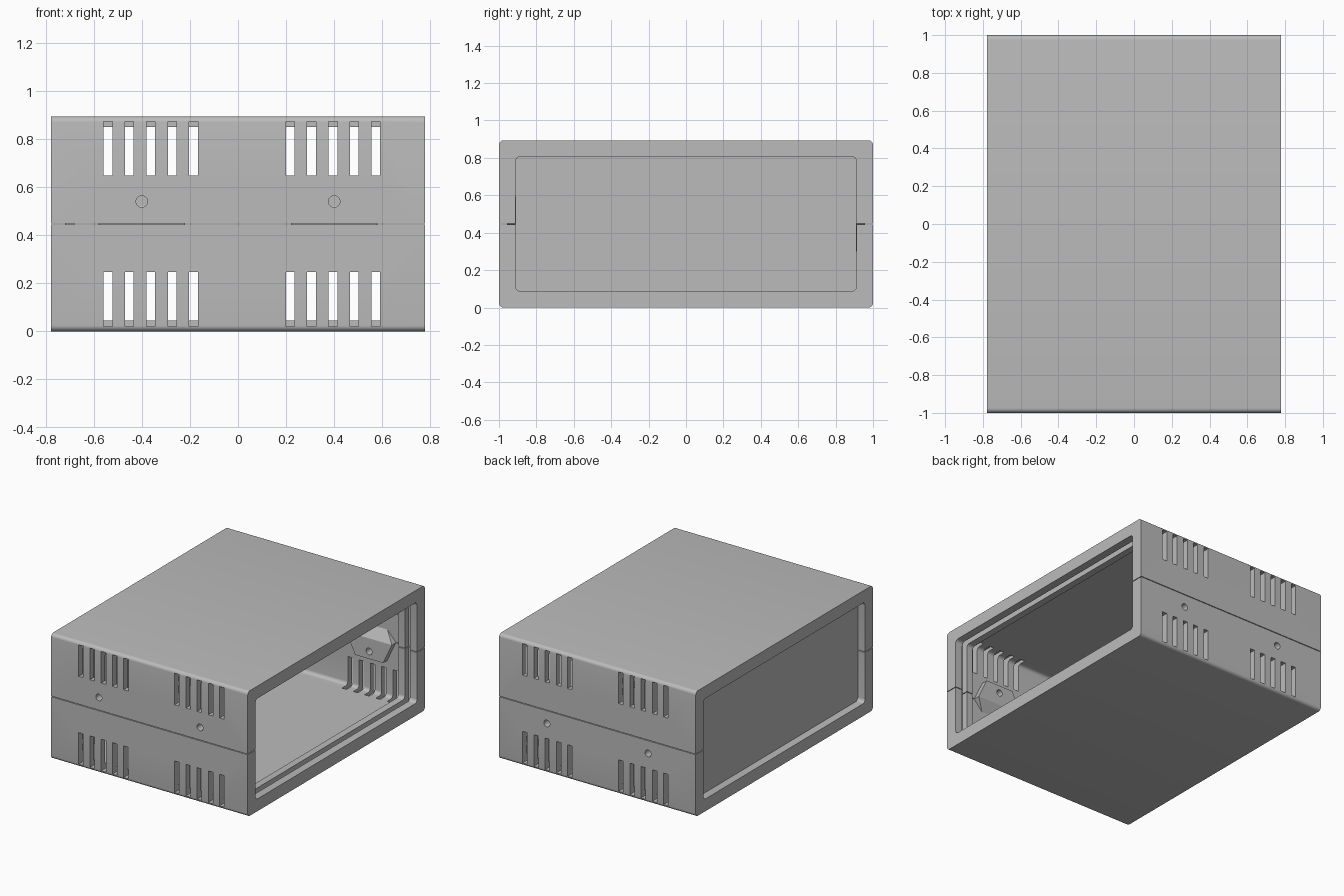
import bpy, bmesh, math
from mathutils import Vector, Matrix

cube = bpy.data.objects.get("Cube")
if cube:
    bpy.data.objects.remove(cube, do_unlink=True)

MID = 0.447          # height of the seam
LEN = 0.777          # half length along x
GAP = 0.0025         # half seam gap
WALL, LIP = 0.045, 0.088

grey = bpy.data.materials.new("plastic grey")
grey.use_nodes = True
grey.diffuse_color = (0.5, 0.5, 0.5, 1)
grey.node_tree.nodes["Principled BSDF"].inputs["Base Color"].default_value = grey.diffuse_color


def finish(name, bm):
    bmesh.ops.recalc_face_normals(bm, faces=bm.faces[:])
    mesh = bpy.data.meshes.new(name)
    bm.to_mesh(mesh)
    bm.free()
    mesh.materials.append(grey)
    ob = bpy.data.objects.new(name, mesh)
    bpy.context.collection.objects.link(ob)
    return ob


def ring(bm, x, inset, radius=0.025, steps=6):
    """Rounded rectangle across the case, inset from its outside."""
    hy, hz = 1 - inset - radius, MID - inset - radius
    verts = []
    for i, (sy, sz) in enumerate([(1, 1), (-1, 1), (-1, -1), (1, -1)]):
        for k in range(steps + 1):
            a = (i + k / steps) * math.pi / 2
            verts.append(bm.verts.new((x, sy * hy + radius * math.cos(a),
                                       MID + sz * hz + radius * math.sin(a))))
    return verts


def bridge(bm, a, b):
    for i in range(len(a)):
        j = (i + 1) % len(a)
        bm.faces.new((a[i], a[j], b[j], b[i]))


def shell_half(name, side):
    # Sleeve with an end lip, a panel groove and an inner rib at both ends
    bm = bmesh.new()
    inner = [(LEN, LIP), (0.72, LIP), (0.72, WALL), (0.68, WALL),
             (0.68, LIP), (0.63, LIP), (0.63, WALL)]
    stations = [(-LEN, 0), (LEN, 0)] + inner + [(-x, d) for x, d in reversed(inner)]
    rings = [ring(bm, x, d) for x, d in stations]
    for i, r in enumerate(rings):
        bridge(bm, r, rings[(i + 1) % len(rings)])
    # Keep one side of the seam and close the cut
    cut = bmesh.ops.bisect_plane(bm, geom=bm.verts[:] + bm.edges[:] + bm.faces[:],
                                 plane_co=(0, 0, MID + side * GAP),
                                 plane_no=(0, 0, side), clear_inner=True)
    edges = [e for e in cut["geom_cut"] if isinstance(e, bmesh.types.BMEdge)]
    bmesh.ops.edgeloop_fill(bm, edges=edges)
    return finish(name, bm)


def add_box(bm, centre, size):
    bmesh.ops.create_cube(bm, size=1, matrix=Matrix.Translation(centre)
                          @ Matrix.Diagonal((*size, 1)))


def add_screw_holes(bm):
    for x in (-0.4, 0.4):
        for s in (-1, 1):
            bmesh.ops.create_cone(bm, cap_ends=True, segments=24, radius1=0.024,
                                  radius2=0.024, depth=0.25,
                                  matrix=Matrix.Translation((x, s * 0.97, MID - s * 0.093))
                                  @ Matrix.Rotation(math.pi / 2, 4, 'X'))


def subtract(ob, cutter):
    mod = ob.modifiers.new("cut", 'BOOLEAN')
    mod.operation, mod.solver, mod.object = 'DIFFERENCE', 'EXACT', cutter
    bpy.context.view_layer.objects.active = ob
    with bpy.context.temp_override(object=ob, active_object=ob):
        bpy.ops.object.modifier_apply(modifier=mod.name)


def mounting_tab(name, x, s):
    # Six-sided tab with a face beyond the seam and a slope back to the wall
    bm = bmesh.new()
    wall, face = 0.957, 0.908
    outline = [(0.11, 0.147, face), (0.18, 0.0, face), (0.11, -0.078, wall)]
    for hw, dz, y in outline:
        for sx in (-1, 1):
            for depth in {y, wall}:
                bm.verts.new((x + sx * hw, s * depth, MID - s * dz))
    bmesh.ops.convex_hull(bm, input=bm.verts[:])
    bmesh.ops.dissolve_limit(bm, angle_limit=0.01, verts=bm.verts[:], edges=bm.edges[:])
    return finish(name, bm)


# Cutters for the ventilation slots and screw holes
bm = bmesh.new()
for start in (-0.541, 0.217):
    for i in range(5):
        for sy in (-1, 1):
            for sz in (-1, 1):
                add_box(bm, (start + 0.089 * i, sy * 0.97, MID + sz * 0.3135),
                        (0.036, 0.16, 0.225))
slots = finish("slot_cutter", bm)
bm = bmesh.new()
add_screw_holes(bm)
holes = finish("hole_cutter", bm)
for c in (slots, holes):
    c.hide_render = True

# Upper and lower shells
parts = []
for name, side in (("upper_shell", 1), ("lower_shell", -1)):
    ob = shell_half(name, side)
    subtract(ob, slots)
    subtract(ob, holes)
    parts.append(ob)

# Screw tabs inside the front and back walls
for s, where in ((-1, "front"), (1, "back")):
    for x, hand in ((-0.4, "right"), (0.4, "left")):
        ob = mounting_tab(f"{where}_{hand}_screw_tab", x, s)
        subtract(ob, holes)
        parts.append(ob)

# End panel held in the groove on the right
bm = bmesh.new()
a, b = ring(bm, -0.719, WALL + 0.003), ring(bm, -0.681, WALL + 0.003)
bridge(bm, a, b)
bm.faces.new(a)
bm.faces.new(b)
parts.append(finish("end_panel", bm))

for c in (slots, holes):
    bpy.data.objects.remove(c, do_unlink=True)

# Smooth the rounded corners, keep the edges sharp
bpy.ops.object.select_all(action='DESELECT')
for ob in parts:
    ob.select_set(True)
bpy.context.view_layer.objects.active = parts[0]
bpy.ops.object.shade_smooth_by_angle(angle=math.radians(30))
